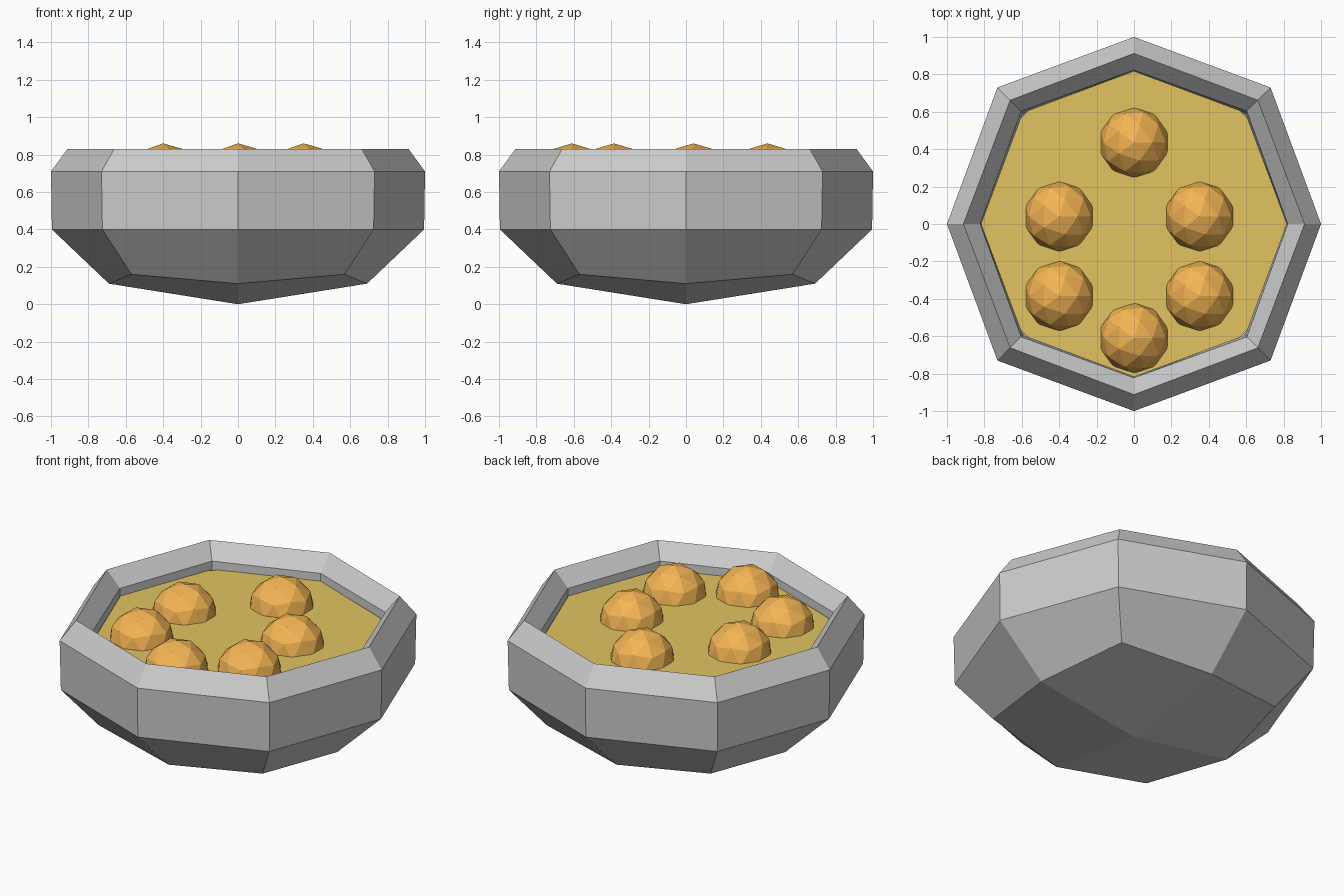
import bpy, bmesh

if "Cube" in bpy.data.objects:
    bpy.data.objects.remove(bpy.data.objects["Cube"])

def finish(bm, name, color=None):
    bmesh.ops.recalc_face_normals(bm, faces=bm.faces)
    me = bpy.data.meshes.new(name)
    bm.to_mesh(me)
    bm.free()
    ob = bpy.data.objects.new(name, me)
    bpy.context.collection.objects.link(ob)
    if color:
        m = bpy.data.materials.get(name.split(".")[0]) or bpy.data.materials.new(name.split(".")[0])
        m.diffuse_color = (*color, 1)
        m.use_nodes = True
        m.node_tree.nodes["Principled BSDF"].inputs["Base Color"].default_value = m.diffuse_color
        me.materials.append(m)
    return ob

def ring(bm, a, d, za, zd):
    """Eight verts: axis points at distance a, diagonal corners at (d, d)."""
    dirs = [(1, 0), (1, 1), (0, 1), (-1, 1), (-1, 0), (-1, -1), (0, -1), (1, -1)]
    return [bm.verts.new((x * (d if x and y else a), y * (d if x and y else a),
                          zd if x and y else za)) for x, y in dirs]

def cap(bm, r, z):
    """Close a ring with four quads meeting at a centre point."""
    c = bm.verts.new((0, 0, z))
    for i in range(0, 8, 2):
        bm.faces.new((c, r[i], r[i + 1], r[(i + 2) % 8]))

# Bowl: outside bottom, up over the rim, down to the inside bottom
bm = bmesh.new()
profile = [(.69, .57, .11, .16), (.995, .725, .40, .40), (1.0, .73, .71, .71),
           (.912, .662, .83, .83), (.822, .603, .735, .735),
           (.815, .594, .42, .42), (.56, .46, .20, .24)]
rings = [ring(bm, *p) for p in profile]
for lo, hi in zip(rings, rings[1:]):
    for i in range(8):
        j = (i + 1) % 8
        bm.faces.new((lo[i], lo[j], hi[j], hi[i]))
cap(bm, rings[0], 0)
cap(bm, rings[-1], .11)
finish(bm, "bowl")

# Soup surface: octagon with clipped diagonal corners
bm = bmesh.new()
pts = []
x, y = 1, 0
for _ in range(4):
    for a, b in ((.818, 0), (.607, .565), (.565, .607)):
        pts.append(bm.verts.new((a * x - b * y, a * y + b * x, .688)))
    x, y = -y, x
bm.faces.new(pts)
finish(bm, "soup", (.75, .55, .12))

# Dumplings floating in the soup
spots = [(0, .435), (0, -.61), (-.4, .04), (.35, .04), (-.4, -.385), (.35, -.385)]
for i, (px, py) in enumerate(spots):
    bm = bmesh.new()
    bmesh.ops.create_icosphere(bm, subdivisions=2, radius=.19)
    bmesh.ops.translate(bm, verts=bm.verts, vec=(px, py, .67))
    finish(bm, f"dumpling.{i + 1}", (.9, .46, .09))
